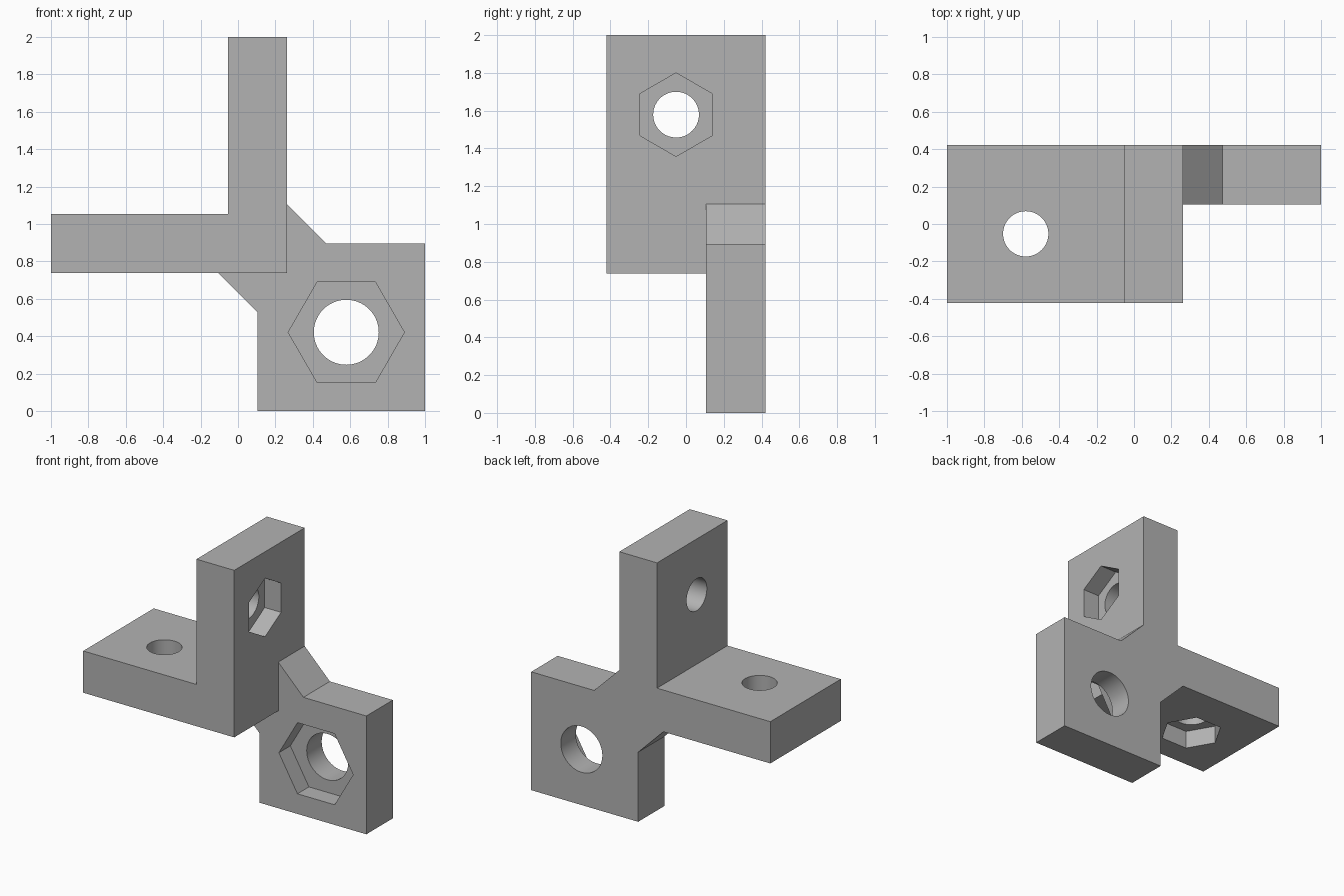
import bpy, bmesh
from math import radians
from mathutils import Vector, Matrix

cube = bpy.data.objects.get("Cube")
if cube:
    bpy.data.objects.remove(cube, do_unlink=True)

U = 1 / 19            # design grid: the bracket is 38 units long
NUT_DEPTH = 2.6       # depth of the hexagonal nut pockets

grey = bpy.data.materials.new("plain_grey")
grey.use_nodes = True
colour = (0.45, 0.45, 0.45, 1)
grey.diffuse_color = colour
grey.node_tree.nodes["Principled BSDF"].inputs["Base Color"].default_value = colour


def finish(name, bm):
    """Scale from design units, centre and link the part."""
    bm.transform(Matrix.Scale(U, 4) @ Matrix.Translation((-19, 0, 0)))
    bmesh.ops.recalc_face_normals(bm, faces=bm.faces)
    mesh = bpy.data.meshes.new(name)
    bm.to_mesh(mesh)
    bm.free()
    mesh.materials.append(grey)
    obj = bpy.data.objects.new(name, mesh)
    bpy.context.collection.objects.link(obj)
    return obj


def extruded(name, profile, y0, y1):
    """Solid from an x-z outline, running from y0 to y1."""
    bm = bmesh.new()
    face = bm.faces.new([bm.verts.new((x, y0, z)) for x, z in profile])
    ext = bmesh.ops.extrude_face_region(bm, geom=[face])
    moved = [v for v in ext["geom"] if isinstance(v, bmesh.types.BMVert)]
    bmesh.ops.translate(bm, verts=moved, vec=(0, y1 - y0, 0))
    return finish(name, bm)


def prism(name, start, direction, radius, length, sides, spin=0):
    """Cylinder cutter centred on start, reaching length both ways."""
    bm = bmesh.new()
    bmesh.ops.create_cone(bm, cap_ends=True, segments=sides, radius1=radius,
                          radius2=radius, depth=2 * length,
                          matrix=Matrix.Rotation(radians(spin), 4, "Z"))
    turn = Vector((0, 0, 1)).rotation_difference(Vector(direction)).to_matrix().to_4x4()
    bm.transform(Matrix.Translation(start) @ turn)
    return finish(name, bm)


def combine(target, other, operation):
    mod = target.modifiers.new(other.name, "BOOLEAN")
    mod.operation, mod.solver, mod.object = operation, "EXACT", other
    bpy.context.view_layer.objects.active = target
    bpy.ops.object.modifier_apply(modifier=mod.name)
    bpy.data.objects.remove(other, do_unlink=True)


# Flat arm and upright arm as one L-shaped outline
bracket = extruded("corner_bracket",
                   [(0, 14), (24, 14), (24, 38), (18, 38), (18, 20), (0, 20)], -8, 8)

# Square side plate with sloping gussets that run into the corner
plate = extruded("side_plate",
                 [(21, 0), (38, 0), (38, 17), (28, 17), (24, 21), (17, 14), (21, 10)], 2, 8)
combine(bracket, plate, "UNION")

# Each hole: pocket face centre, axis, bolt radius, nut radius, nut spin.
# A spin turns the nut corners along the length of its arm.
holes = [
    ("plate", (30, 2, 8), (0, 1, 0), 3.3, 5.9, 0),
    ("upright", (24, -1, 30), (1, 0, 0), 2.3, 4.2, 0),
    ("flat_arm", (8, -1, 14), (0, 0, 1), 2.3, 4.2, 90),
]
corner_axis = {"plate": 0, "upright": 2, "flat_arm": 0}
for name, start, axis, bolt, nut, spin in holes:
    combine(bracket, prism(name + "_bolt", start, axis, bolt, 8, 64), "DIFFERENCE")
    cutter = prism(name + "_nut", start, axis, nut, NUT_DEPTH, 6, spin)
    # Rotate by half a side when the corners do not lie along the arm
    i = corner_axis[name]
    middle = (Vector(start) - Vector((19, 0, 0))) * U
    reach = max(abs(v.co[i] - middle[i]) for v in cutter.data.vertices)
    if reach < nut * U * 0.95:
        cutter.data.transform(Matrix.Translation(middle)
                              @ Matrix.Rotation(radians(30), 4, Vector(axis))
                              @ Matrix.Translation(-middle))
    combine(bracket, cutter, "DIFFERENCE")

# Smooth bores, crisp edges
bpy.ops.object.select_all(action="DESELECT")
bracket.select_set(True)
bpy.context.view_layer.objects.active = bracket
bpy.ops.object.shade_smooth_by_angle(angle=radians(30))
